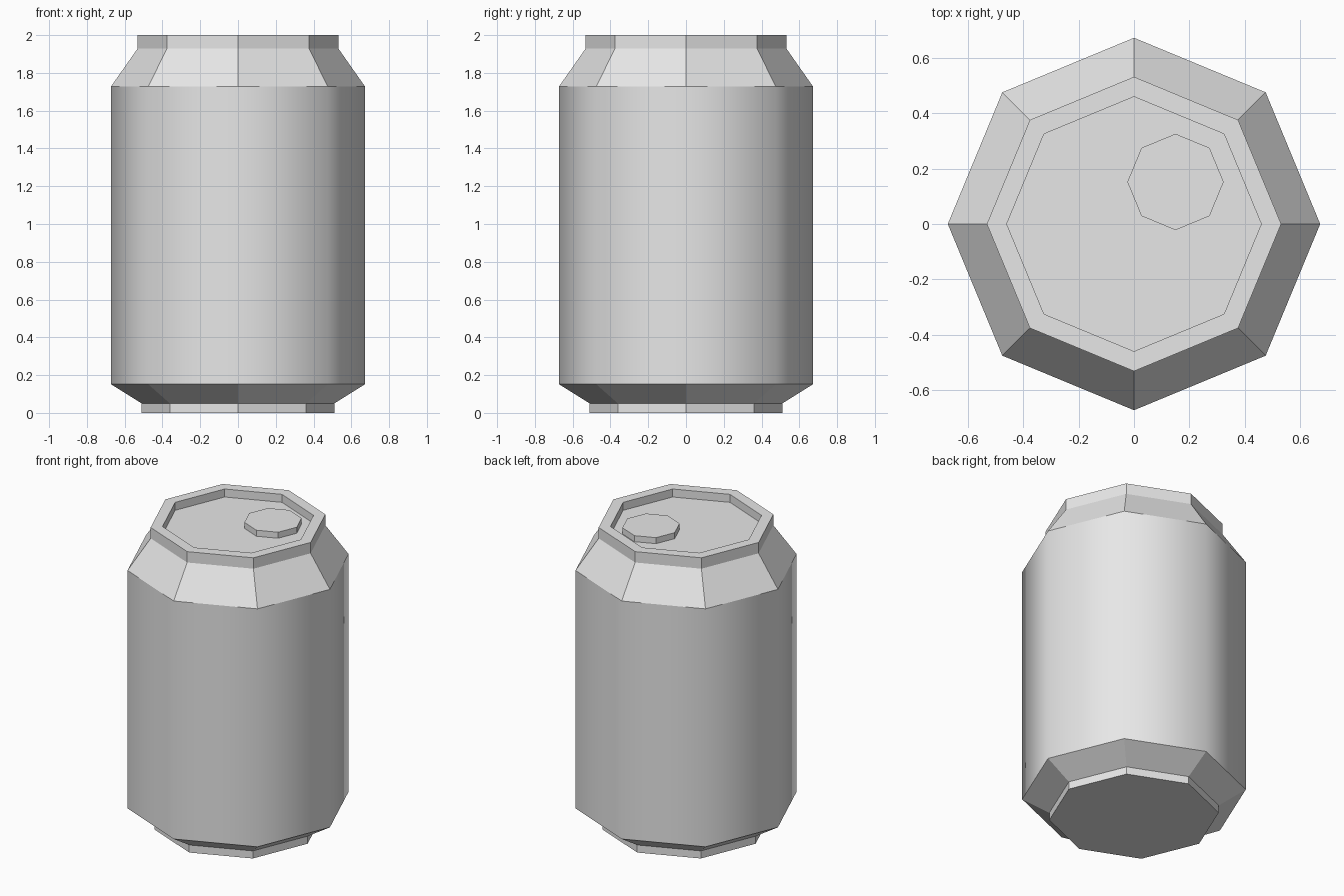
import bpy
import bmesh
from math import cos, sin, pi

SIDES = 8

cube = bpy.data.objects.get("Cube")
if cube:
    bpy.data.objects.remove(cube, do_unlink=True)

metal = bpy.data.materials.new("plain light grey")
metal.use_nodes = True
GREY = (0.8, 0.8, 0.8, 1)
metal.diffuse_color = GREY
metal.node_tree.nodes["Principled BSDF"].inputs["Base Color"].default_value = GREY


def lathe(name, profile, centre=(0, 0), smooth_bands=(), cap_bottom=True):
    """Turn (radius, z) points into an eight-sided solid with capped ends."""
    bm = bmesh.new()
    rings = [[bm.verts.new((centre[0] + r * cos(2 * pi * i / SIDES),
                            centre[1] + r * sin(2 * pi * i / SIDES), z))
              for i in range(SIDES)] for r, z in profile]
    for band, (low, high) in enumerate(zip(rings, rings[1:])):
        for i in range(SIDES):
            j = (i + 1) % SIDES
            face = bm.faces.new((low[i], low[j], high[j], high[i]))
            face.smooth = band in smooth_bands
    if cap_bottom:
        bm.faces.new(rings[0][::-1])
    bm.faces.new(rings[-1])
    mesh = bpy.data.meshes.new(name)
    bm.to_mesh(mesh)
    bm.free()
    mesh.materials.append(metal)
    obj = bpy.data.objects.new(name, mesh)
    bpy.context.collection.objects.link(obj)
    return obj


# Can: foot, lower chamfer, smooth wall, shoulder, rim and recessed lid
lathe("can_body", [
    (0.51, 0), (0.51, 0.05), (0.673, 0.152), (0.673, 1.727),
    (0.532, 1.928), (0.532, 2), (0.46, 2), (0.46, 1.947),
], smooth_bands=(2,))

# Raised opening disc, set off-centre on the lid
lathe("opening_disc", [(0.174, 1.947), (0.174, 1.987)],
      centre=(0.15, 0.152), cap_bottom=False)
